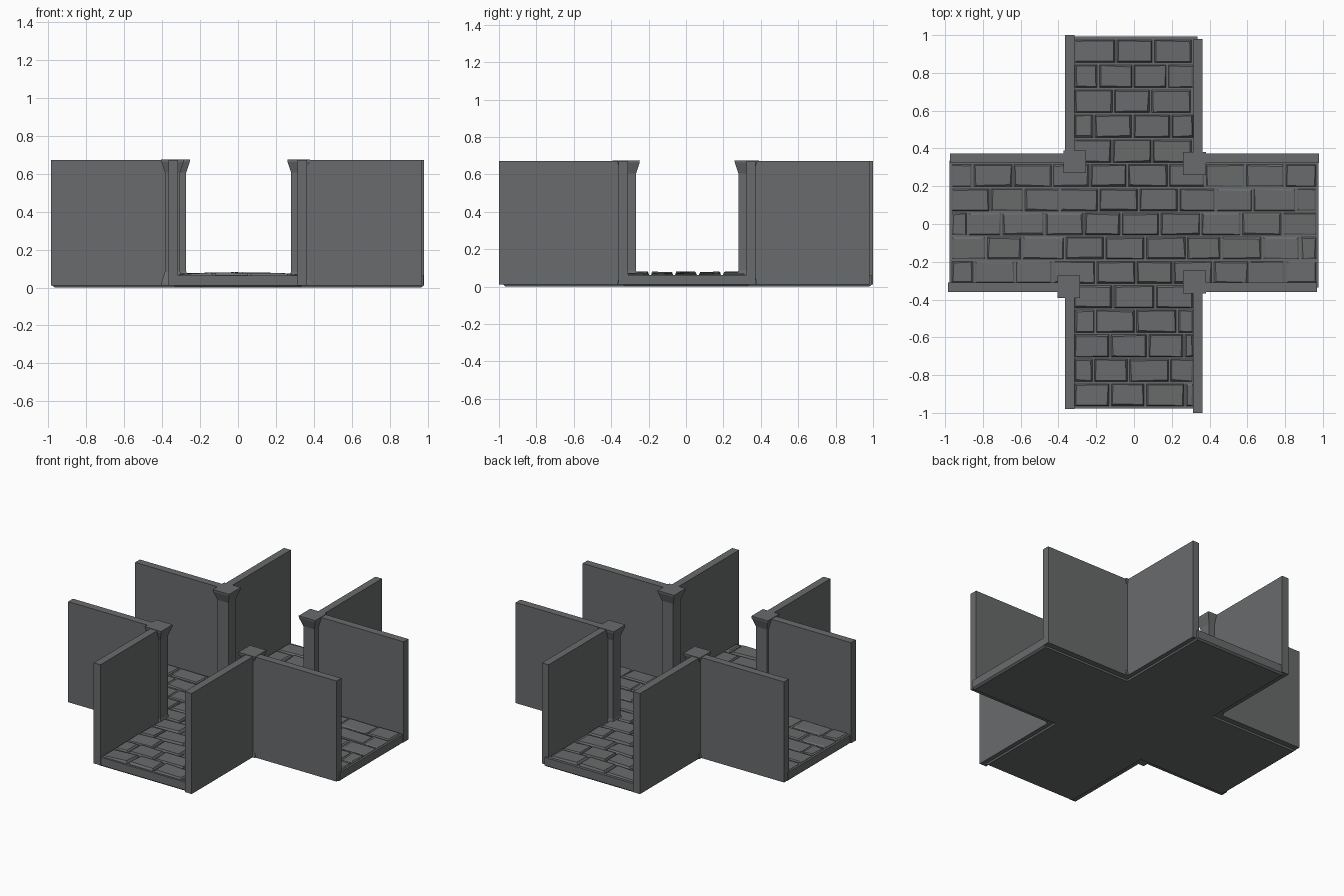
import bpy, bmesh, random

if "Cube" in bpy.data.objects:
    bpy.data.objects.remove(bpy.data.objects["Cube"])
random.seed(4)

stone = bpy.data.materials.new("slate grey")
stone.diffuse_color = (0.14, 0.147, 0.15, 1)
stone.use_nodes = True
stone.node_tree.nodes["Principled BSDF"].inputs["Base Color"].default_value = stone.diffuse_color


def add_object(name, bm):
    bmesh.ops.recalc_face_normals(bm, faces=bm.faces)
    me = bpy.data.meshes.new(name)
    bm.to_mesh(me)
    bm.free()
    me.materials.append(stone)
    ob = bpy.data.objects.new(name, me)
    bpy.context.collection.objects.link(ob)
    return ob


def loft(bm, rings):
    """Stack closed rings of points into a capped solid."""
    vs = [[bm.verts.new(p) for p in r] for r in rings]
    n = len(vs[0])
    for a, b in zip(vs, vs[1:]):
        for i in range(n):
            j = (i + 1) % n
            bm.faces.new((a[i], a[j], b[j], b[i]))
    bm.faces.new(vs[0][::-1])
    bm.faces.new(vs[-1])


def rect(x0, x1, y0, y1, z):
    return [(x0, y0, z), (x1, y0, z), (x1, y1, z), (x0, y1, z)]


# cross-shaped floor slab with a slightly chamfered underside
def cross(w, e, z):
    return [(-w, -e, z), (w, -e, z), (w, -w, z), (e, -w, z), (e, w, z), (w, w, z),
            (w, e + 0.015, z), (-w, e + 0.015, z), (-w, w, z), (-e, w, z),
            (-e, -w, z), (-w, -w, z)]


bm = bmesh.new()
loft(bm, [cross(0.33, 0.965, 0), cross(0.335, 0.977, 0.01), cross(0.335, 0.977, 0.062)])
add_object("floor_slab", bm)


# paving stones in staggered rows, crowned along the middle
def crown(x):
    return 0.067 + 0.009 * max(0, 1 - (x / 0.32) ** 2)


bm = bmesh.new()
rows = [(-0.97 + 0.13 * i, 0.13) for i in range(5)]
rows += [(-0.32 + 0.128 * i, 0.128) for i in range(5)]
rows += [(0.32 + 0.132 * i, 0.132) for i in range(5)]
for r, (y0, depth) in enumerate(rows):
    lim = 0.97 if 5 <= r < 10 else 0.318
    x = -lim - (0.1 if r % 2 else 0)
    while x < lim - 0.03:
        w = random.uniform(0.18, 0.23)
        x0, x1 = max(x, -lim) + 0.006, min(x + w, lim) - 0.006
        x += w
        if x1 - x0 < 0.03:
            continue
        a, b = y0 + 0.006, y0 + depth - 0.006
        top = [(px + random.uniform(-1, 1) * 0.004, py + random.uniform(-1, 1) * 0.004,
                crown(px) + random.uniform(0, 0.005))
               for px, py, _ in rect(x0 + 0.007, x1 - 0.007, a + 0.007, b - 0.007, 0)]
        loft(bm, [rect(x0, x1, a, b, 0.055), rect(x0, x1, a, b, 0.064), top])
add_object("paving_stones", bm)

# eight wall panels lining the corridors
WALLS = {
    "north_left_wall": (-0.365, -0.315, 0.325, 1.0),
    "north_right_wall": (0.315, 0.363, 0.325, 0.98),
    "south_left_wall": (-0.365, -0.315, -0.98, -0.31),
    "south_right_wall": (0.313, 0.363, -1.0, -0.31),
    "west_back_wall": (-0.975, -0.315, 0.323, 0.372),
    "west_front_wall": (-0.985, -0.315, -0.36, -0.31),
    "east_back_wall": (0.315, 0.98, 0.323, 0.372),
    "east_front_wall": (0.315, 0.97, -0.36, -0.31),
}
for name, box in WALLS.items():
    bm = bmesh.new()
    loft(bm, [rect(*box, 0.01), rect(*box, 0.672)])
    add_object(name, bm)

# corner pillars with flared foot and capital
PILLARS = {
    "back_left_pillar": (-0.313, 0.33),
    "back_right_pillar": (0.32, 0.32),
    "front_left_pillar": (-0.345, -0.333),
    "front_right_pillar": (0.32, -0.307),
}
for name, (cx, cy) in PILLARS.items():
    bm = bmesh.new()
    loft(bm, [rect(cx - h, cx + h, cy - h, cy + h, z) for h, z in
              ((0.06, 0.01), (0.06, 0.02), (0.04, 0.085), (0.04, 0.605),
               (0.059, 0.662), (0.06, 0.675))])
    add_object(name, bm)
